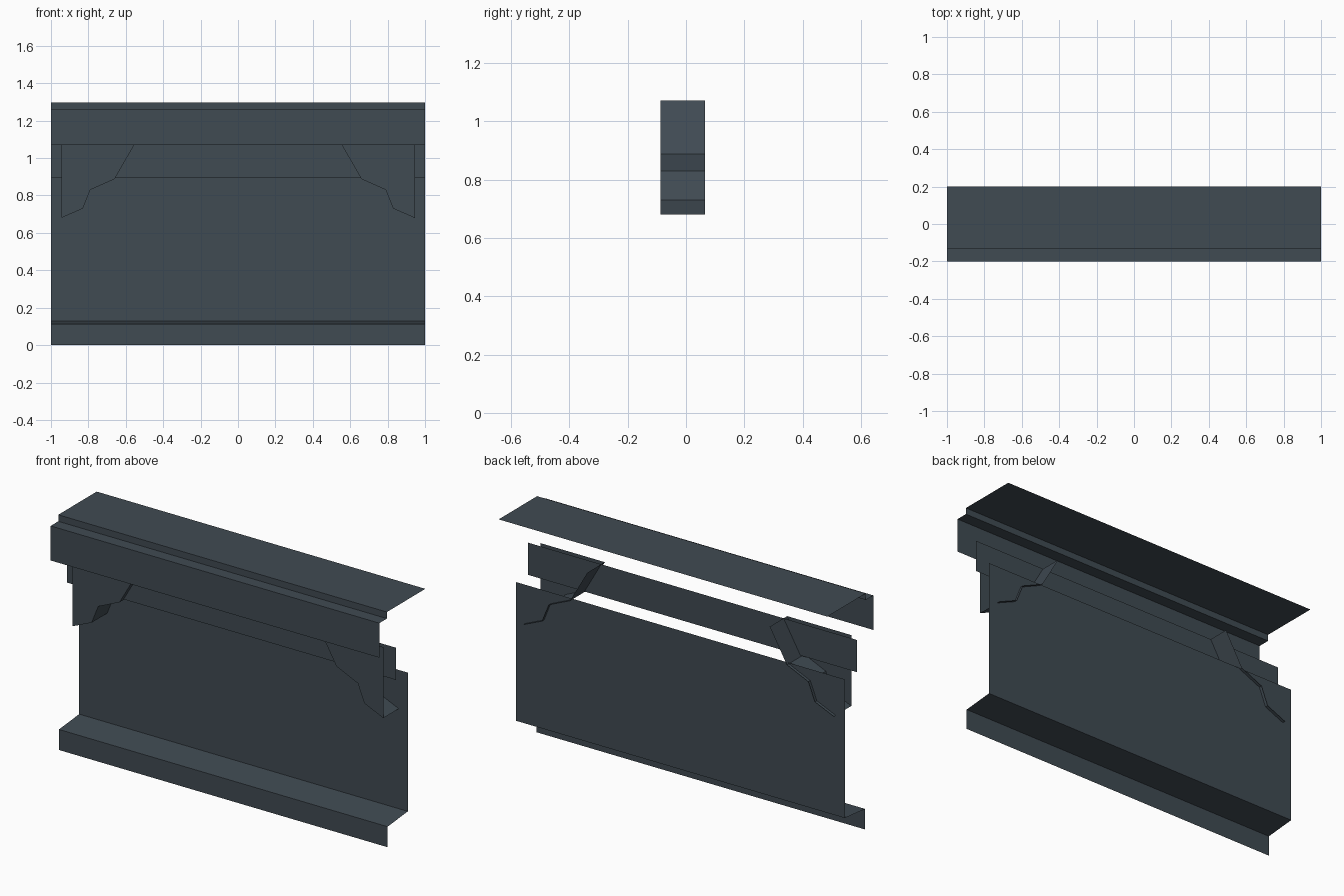
import bpy

if "Cube" in bpy.data.objects:
    bpy.data.objects.remove(bpy.data.objects["Cube"])

# Single slate colour
slate = bpy.data.materials.new("dark_slate")
slate.diffuse_color = (0.051, 0.069, 0.085, 1)
slate.use_nodes = True
slate.node_tree.nodes["Principled BSDF"].inputs["Base Color"].default_value = slate.diffuse_color


def make_object(name, verts, faces):
    mesh = bpy.data.meshes.new(name)
    mesh.from_pydata(verts, [], faces)
    mesh.materials.append(slate)
    obj = bpy.data.objects.new(name, mesh)
    bpy.context.collection.objects.link(obj)
    return obj


def extruded_strip(name, profile):
    """Sweep an open (y, z) profile along the full width in x."""
    verts = [(x, y, z) for y, z in profile for x in (-1, 1)]
    faces = [(2 * i, 2 * i + 1, 2 * i + 3, 2 * i + 2)
             for i in range(len(profile) - 1)]
    return make_object(name, verts, faces)


# Wall panel with the sloped ledge and skirting below it
extruded_strip("wall_and_base", [(-0.128, 0), (-0.128, 0.113), (0.048, 0.13), (0.048, 0.893)])

# Recessed board under the top
extruded_strip("frieze_board", [(-0.056, 0.893), (-0.056, 1.07)])

# Front band, small step and flat top
extruded_strip("top_shelf", [(-0.2, 1.07), (-0.2, 1.26), (-0.134, 1.26),
                             (-0.134, 1.296), (0.2, 1.296)])

# Stepped brackets: front plate plus the stepped underside, open at top, side and back
outline = [(0.945, 1.07), (0.555, 1.07), (0.66, 0.888), (0.79, 0.83),
           (0.83, 0.73), (0.945, 0.68)]
n = len(outline)
verts = [(x, y, z) for y in (-0.087, 0.065) for x, z in outline]
faces = [tuple(range(n))]
faces += [(i + 1, i, i + n, i + 1 + n) for i in range(1, n - 1)]
brackets = make_object("brackets", verts, faces)
brackets.modifiers.new("mirror", 'MIRROR').use_axis = (True, False, False)
